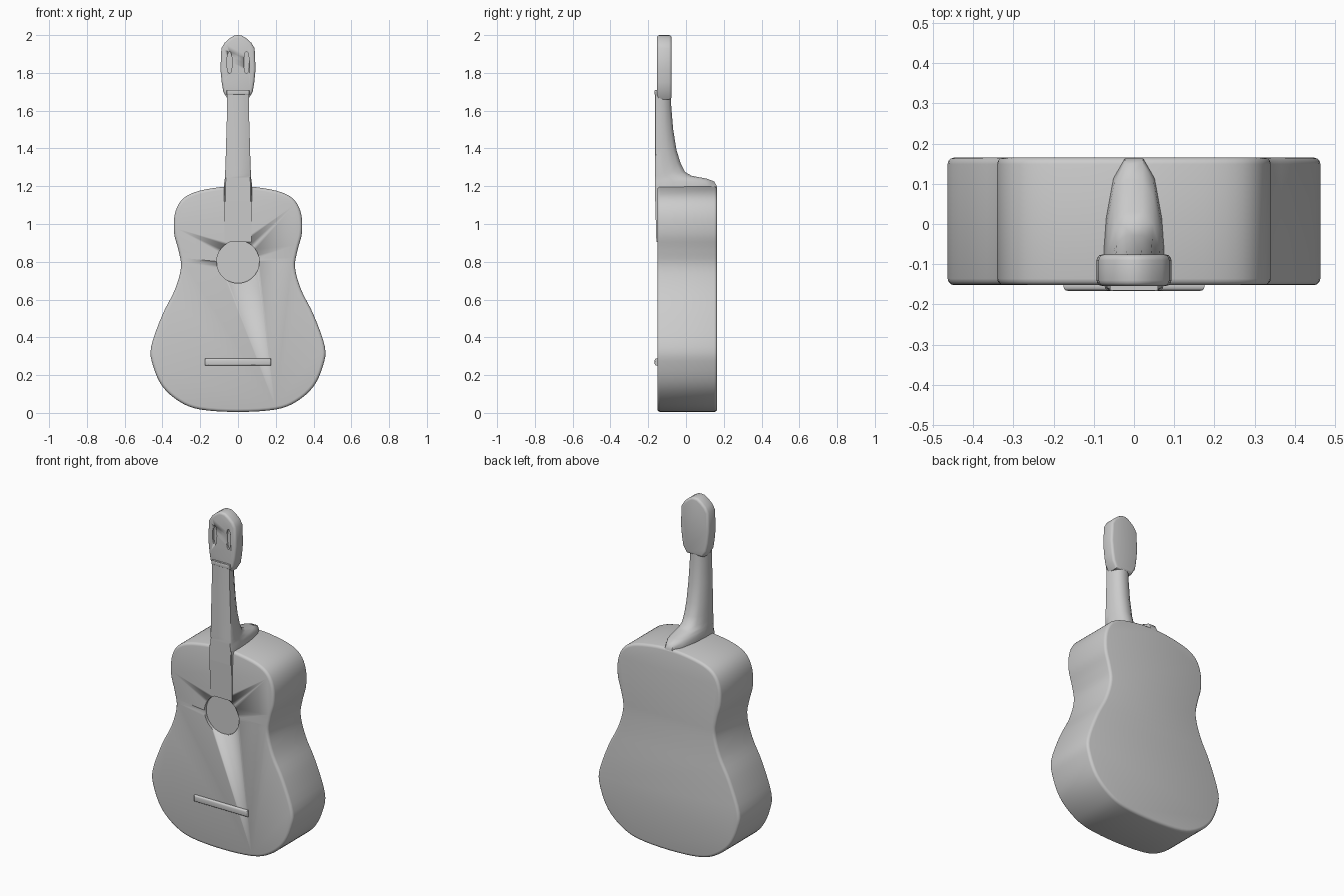
import bpy
import bmesh
import math
from mathutils import Vector

cube = bpy.data.objects.get("Cube")
if cube:
    bpy.data.objects.remove(cube, do_unlink=True)

GREY = (0.6, 0.6, 0.6, 1.0)
grey = bpy.data.materials.new("plain grey")
grey.use_nodes = True
grey.diffuse_color = GREY
shader = next(n for n in grey.node_tree.nodes if n.type == "BSDF_PRINCIPLED")
shader.inputs["Base Color"].default_value = GREY


def finish(bm, name, angle=40):
    """Turn a bmesh into a smooth-shaded object."""
    bmesh.ops.recalc_face_normals(bm, faces=bm.faces)
    mesh = bpy.data.meshes.new(name)
    bm.to_mesh(mesh)
    bm.free()
    mesh.materials.append(grey)
    obj = bpy.data.objects.new(name, mesh)
    bpy.context.collection.objects.link(obj)
    bpy.ops.object.select_all(action="DESELECT")
    obj.select_set(True)
    bpy.context.view_layer.objects.active = obj
    bpy.ops.object.shade_smooth_by_angle(angle=math.radians(angle))
    return obj


def smooth_half(points, steps=4):
    """Catmull-Rom curve through the half outline, from bottom to top."""
    p = [Vector(q) for q in points]
    p = [Vector((-p[1].x, p[1].y))] + p + [Vector((-p[-2].x, p[-2].y))]
    out = []
    for a, b, c, d in zip(p, p[1:], p[2:], p[3:]):
        for i in range(steps):
            t = i / steps
            out.append(0.5 * (2 * b + (c - a) * t + (2 * a - 5 * b + 4 * c - d) * t**2
                              + (3 * b - a - 3 * c + d) * t**3))
    return out + [p[-2]]


def mirrored(half):
    """Close a half outline across x = 0."""
    return list(half) + [(-x, z) for x, z in reversed(half) if x > 0.0001]


def prism(name, outline, front, back, round_edge=0.0):
    """Extrude an x-z outline along y and round both rims."""
    bm = bmesh.new()
    cap = bm.faces.new([bm.verts.new((x, front, z)) for x, z in outline])
    ext = bmesh.ops.extrude_face_region(bm, geom=[cap])["geom"]
    new = [v for v in ext if isinstance(v, bmesh.types.BMVert)]
    bmesh.ops.translate(bm, verts=new, vec=(0, back - front, 0))
    if round_edge:
        rims = [e for e in bm.edges if abs(e.verts[0].co.y - e.verts[1].co.y) < 1e-5]
        bmesh.ops.bevel(bm, geom=rims, offset=round_edge, segments=3,
                        profile=0.5, affect="EDGES", clamp_overlap=True)
    return finish(bm, name)


def cut(target, cutter):
    cutter.hide_render = True
    cutter.display_type = "WIRE"
    cutter.hide_set(True)
    mod = target.modifiers.new("cut", "BOOLEAN")
    mod.operation = "DIFFERENCE"
    mod.solver = "EXACT"
    mod.object = cutter


def ellipse(cx, cz, rx, rz, n):
    return [(cx + rx * math.cos(math.tau * i / n), cz + rz * math.sin(math.tau * i / n))
            for i in range(n)]


# Body with its narrow waist
body_half = smooth_half([
    (0, 0.005), (0.2, 0.018), (0.31, 0.06), (0.40, 0.14), (0.45, 0.25),
    (0.46, 0.35), (0.40, 0.52), (0.335, 0.65), (0.302, 0.77), (0.315, 0.86),
    (0.338, 0.95), (0.335, 1.05), (0.30, 1.125), (0.23, 1.168), (0.11, 1.193),
    (0, 1.2)])
body = prism("body", mirrored(body_half), -0.152, 0.165, 0.016)

# Shallow sound hole
cut(body, prism("sound_hole_cutter", ellipse(0, 0.8, 0.113, 0.113, 40), -0.3, -0.135))

# Neck and heel: D-shaped sections as (height, back depth, half width)
SECTION = [(1, 0.04), (1, 0.3), (0.92, 0.55), (0.68, 0.85), (0.3, 1)]
sections = [(1.12, 0.163, 0.075), (1.2, 0.163, 0.075), (1.225, 0.15, 0.072),
            (1.24, 0.11, 0.07), (1.255, 0.03, 0.069), (1.275, -0.005, 0.068),
            (1.32, -0.028, 0.066), (1.39, -0.05, 0.064), (1.5, -0.068, 0.061),
            (1.62, -0.078, 0.057), (1.71, -0.08, 0.058)]
bm = bmesh.new()
rings = []
for z, back, half in sections:
    depth = back + 0.165
    side = [(half * w, -0.165 + depth * t) for w, t in SECTION]
    ring = [(half * 0.9, -0.165)] + side
    ring += [(-x, y) for x, y in reversed(ring)]
    rings.append([bm.verts.new((x, y, z)) for x, y in ring])
for low, high in zip(rings, rings[1:]):
    for i in range(len(low)):
        j = (i + 1) % len(low)
        bm.faces.new((low[i], low[j], high[j], high[i]))
bm.faces.new(rings[0])
bm.faces.new(rings[-1])
finish(bm, "neck", 50)

# Fingerboard end, sinking into the body towards the sound hole
bm = bmesh.new()
bmesh.ops.create_cube(bm, size=1)
for v in bm.verts:
    top = v.co.z > 0
    front = -0.165 if top else -0.157
    v.co = (math.copysign(0.072, v.co.x), front if v.co.y < 0 else -0.14,
            1.2 if top else 0.905)
finish(bm, "fingerboard")

# Headstock with two shallow slots
head_half = [(0, 1.66), (0.054, 1.66), (0.078, 1.7), (0.086, 1.75), (0.093, 1.82),
             (0.088, 1.93), (0.07, 1.96), (0.045, 1.982), (0.02, 1.998), (0, 2.0)]
head = prism("headstock", mirrored(head_half)[1:], -0.154, -0.076, 0.014)
for label, s in (("left", 1), ("right", -1)):
    cut(head, prism(label + "_slot_cutter", ellipse(s * 0.045, 1.855, 0.014, 0.06, 16),
                    -0.3, -0.142))

# Nut between neck and headstock
prism("nut", [(-0.06, 1.685), (0.06, 1.685), (0.06, 1.708), (-0.06, 1.708)],
      -0.167, -0.1, 0.005)

# Bridge
prism("bridge", [(-0.175, 0.25), (0.175, 0.25), (0.175, 0.288), (-0.175, 0.288)],
      -0.166, -0.14, 0.01)
